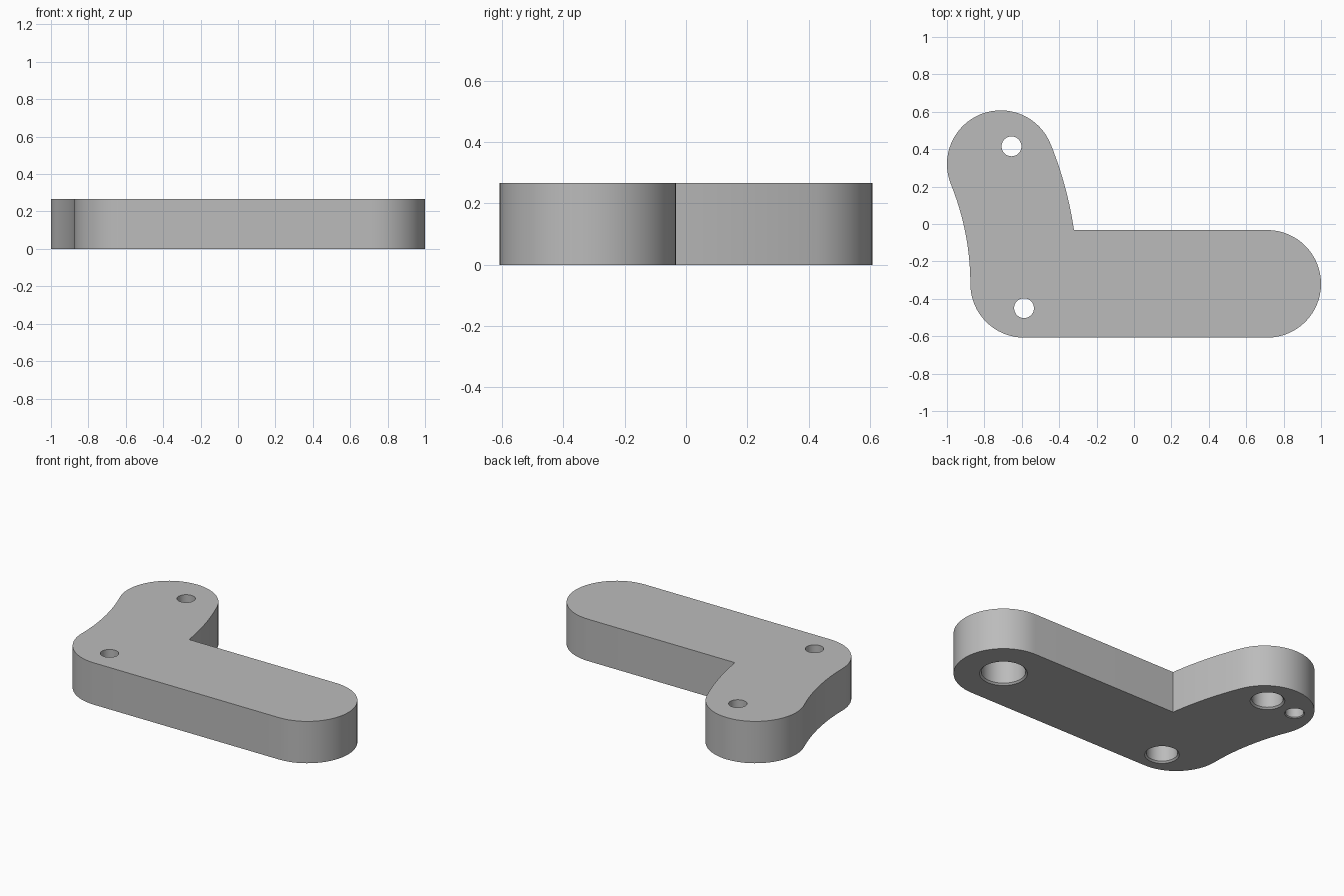
import bpy, bmesh, math

if "Cube" in bpy.data.objects:
    bpy.data.objects.remove(bpy.data.objects["Cube"], do_unlink=True)

H = 0.266          # plate thickness
R = 0.2875         # half width of both arms
ARM = (0.7125, -0.32)
CORNER = (-0.5875, -0.32)
TIP = (-0.7125, 0.32)

grey = bpy.data.materials.new("plain grey")
grey.use_nodes = True
colour = (0.5, 0.5, 0.5, 1)
grey.diffuse_color = colour
grey.node_tree.nodes["Principled BSDF"].inputs["Base Color"].default_value = colour


def arc(centre, radius, start, end, steps):
    """Points on an arc, angles in radians."""
    angles = [start + (end - start) * i / steps for i in range(steps + 1)]
    return [(centre[0] + radius * math.cos(a), centre[1] + radius * math.sin(a)) for a in angles]


def make_object(name, bm):
    bmesh.ops.recalc_face_normals(bm, faces=bm.faces)
    mesh = bpy.data.meshes.new(name)
    bm.to_mesh(mesh)
    bm.free()
    mesh.materials.append(grey)
    obj = bpy.data.objects.new(name, mesh)
    bpy.context.collection.objects.link(obj)
    return obj


def lathe(name, centre, profile, sides=48):
    """Closed turned solid from (radius, height) pairs."""
    bm = bmesh.new()
    rings = [[bm.verts.new((x, y, z)) for x, y in arc(centre, r, 0, math.tau, sides)[:-1]]
             for r, z in profile]
    for low, high in zip(rings, rings[1:]):
        for i in range(sides):
            j = (i + 1) % sides
            bm.faces.new((low[i], low[j], high[j], high[i]))
    bm.faces.new(rings[0])
    bm.faces.new(rings[-1])
    return make_object(name, bm)


# Curved short arm: both long edges share one centre and meet the tip circle tangentially
left = CORNER[0] - R
dx, dy = TIP[0] - left, TIP[1] - CORNER[1]
bend = (dx * dx + dy * dy - R * R) / (2 * (R - dx))
hub = (left - bend, CORNER[1])
sweep = math.atan2(dy, dx + bend)
outer = bend + 2 * R
inner_corner = math.asin(R / outer)

# Plate outline, counter-clockwise
outline = arc(ARM, R, -math.pi / 2, math.pi / 2, 32)
outline += arc(hub, outer, inner_corner, sweep, 12)
outline += arc(TIP, R, sweep, sweep + math.pi, 32)[1:]
outline += arc(hub, bend, sweep, 0, 16)[1:]
outline += arc(CORNER, R, math.pi, 1.5 * math.pi, 16)[1:]

bm = bmesh.new()
base = bm.faces.new([bm.verts.new((x, y, 0)) for x, y in outline])
top = bmesh.ops.extrude_face_region(bm, geom=[base])
bmesh.ops.translate(bm, vec=(0, 0, H),
                    verts=[v for v in top["geom"] if isinstance(v, bmesh.types.BMVert)])
plate = make_object("bracket_plate", bm)


# Hole cutters, with a small chamfer at the underside
def bore(radius, depth, chamfer=0.01):
    return [(radius + 2 * chamfer, -chamfer), (radius, chamfer), (radius, depth)]


stepped = bore(0.09, 0.14) + [(0.053, 0.14), (0.053, H + 0.05)]
cutters = [
    lathe("upper_bolt_cutter", (-0.655, 0.415), stepped),
    lathe("lower_bolt_cutter", (-0.588, -0.45), stepped),
    lathe("pivot_cutter", ARM, bore(0.128, 0.2), 64),
    lathe("pin_cutter", (-0.866, 0.406), bore(0.053, 0.15, 0.005), 32),
]

bpy.context.view_layer.objects.active = plate
for cutter in cutters:
    mod = plate.modifiers.new(cutter.name, "BOOLEAN")
    mod.operation = "DIFFERENCE"
    mod.solver = "EXACT"
    mod.object = cutter
    bpy.ops.object.modifier_apply(modifier=mod.name)
for cutter in cutters:
    bpy.data.objects.remove(cutter, do_unlink=True)

# Smooth walls, sharp rims
bpy.ops.object.select_all(action="DESELECT")
plate.select_set(True)
bpy.ops.object.shade_smooth_by_angle(angle=math.radians(30))
